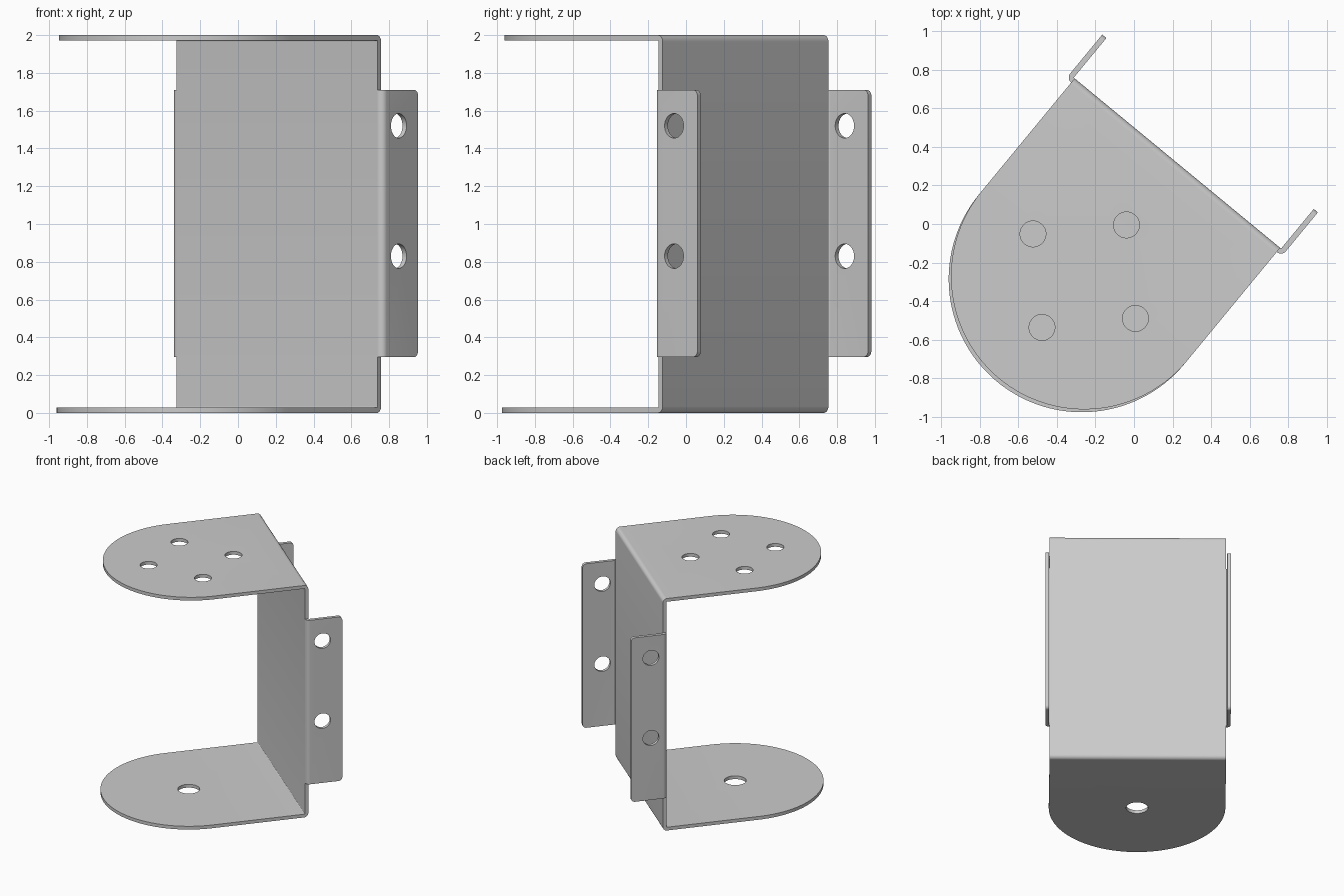
import bpy, bmesh
from math import sin, cos, pi, radians
from mathutils import Matrix, Vector

if "Cube" in bpy.data.objects:
    bpy.data.objects.remove(bpy.data.objects["Cube"])

T = 0.028            # sheet thickness
RI, RO = 0.006, 0.034  # inner / outer bend radii
R = 0.69             # half width and end radius
BACK = 0.778         # outer face of the back wall, measured from the end-arc centre
FRAME = Matrix.Translation((-0.27, -0.285, 0)) @ Matrix.Rotation(radians(-39.5), 4, 'Z')


def sheet(name, rows, place):
    """Bent sheet: rows of (outer point, inner point, half width)."""
    bm = bmesh.new()
    rings = [[bm.verts.new(FRAME @ Vector(place(p, w)))
              for p, w in ((o, -w), (o, w), (i, w), (i, -w))] for o, i, w in rows]
    for a, b in zip(rings, rings[1:]):
        for k in range(4):
            n = (k + 1) % 4
            bm.faces.new((a[k], a[n], b[n], b[k]))
    bm.faces.new(rings[0])
    bm.faces.new(rings[-1])
    bmesh.ops.recalc_face_normals(bm, faces=bm.faces)
    me = bpy.data.meshes.new(name)
    bm.to_mesh(me)
    bm.free()
    ob = bpy.data.objects.new(name, me)
    bpy.context.collection.objects.link(ob)
    return ob


def bend(cx, cy, a0, a1, w, ro, ri, steps=8):
    rows = []
    for k in range(steps + 1):
        a = radians(a0 + (a1 - a0) * k / steps)
        rows.append(((cx + ro * cos(a), cy + ro * sin(a)),
                     (cx + ri * cos(a), cy + ri * sin(a)), w))
    return rows


def drill(ob, holes, axis):
    """Cut round holes (local centre, radius), then shade smooth."""
    for c, r in holes:
        turn = Matrix.Rotation(pi / 2, 4, 'Y') if axis == 'X' else Matrix()
        bm = bmesh.new()
        bmesh.ops.create_cone(bm, cap_ends=True, segments=40, radius1=r, radius2=r,
                              depth=0.2, matrix=FRAME @ Matrix.Translation(c) @ turn)
        me = bpy.data.meshes.new("hole_cutter")
        bm.to_mesh(me)
        bm.free()
        cut = bpy.data.objects.new("hole_cutter", me)
        cut.hide_render = True
        bpy.context.collection.objects.link(cut)
        mod = ob.modifiers.new("hole", 'BOOLEAN')
        mod.operation, mod.solver, mod.object = 'DIFFERENCE', 'EXACT', cut
        bpy.context.view_layer.objects.active = ob
        bpy.ops.object.modifier_apply(modifier=mod.name)
        bpy.data.objects.remove(cut)
    bpy.ops.object.select_all(action='DESELECT')
    ob.select_set(True)
    bpy.context.view_layer.objects.active = ob
    bpy.ops.object.shade_smooth_by_angle(angle=radians(30))


# U-shaped bracket: bottom plate, back wall, top plate in one bent sheet
def half_disc(shift, z_out, z_in):
    rows = []
    for k in range(41):
        a = radians(1.5 + 88.5 * k / 40)
        v = shift - R * cos(a)
        rows.append(((v, z_out), (v, z_in), R * sin(a)))
    return rows


TOP_SHIFT = 0.019
rows = half_disc(0, 0, T)
rows += bend(BACK - RO, RO, -90, 0, R, RO, RI)
rows += bend(BACK - RO, 2 - RO, 0, 90, R, RO, RI)
rows += half_disc(TOP_SHIFT, 2, 2 - T)[::-1]
bracket = sheet("u_bracket", rows, lambda p, w: (w, p[0], p[1]))
D = 0.344
drill(bracket, [((0, 0, 0), 0.086)] +
      [((x, y + TOP_SHIFT, 2), 0.067) for x, y in ((D, 0), (-D, 0), (0, D), (0, -D))], 'Z')

# Side mounting flanges, bent backwards from the wall edges
H, CR, TIP = 0.707, 0.03, 1.044
for side, name in ((1, "right_flange"), (-1, "left_flange")):
    rows = bend(R, BACK + RI, -90, 0, H, RO, RI)
    for k in range(9):
        a = pi / 2 * k / 8
        v = TIP - CR + CR * sin(a)
        rows.append(((R + RO, v), (R + RI, v), H - CR + CR * cos(a)))
    flange = sheet(name, rows, lambda p, w: (side * p[0], p[1], 1.003 + w))
    drill(flange, [((side * (R + 0.02), 0.884, z), 0.065) for z in (0.83, 1.52)], 'X')
